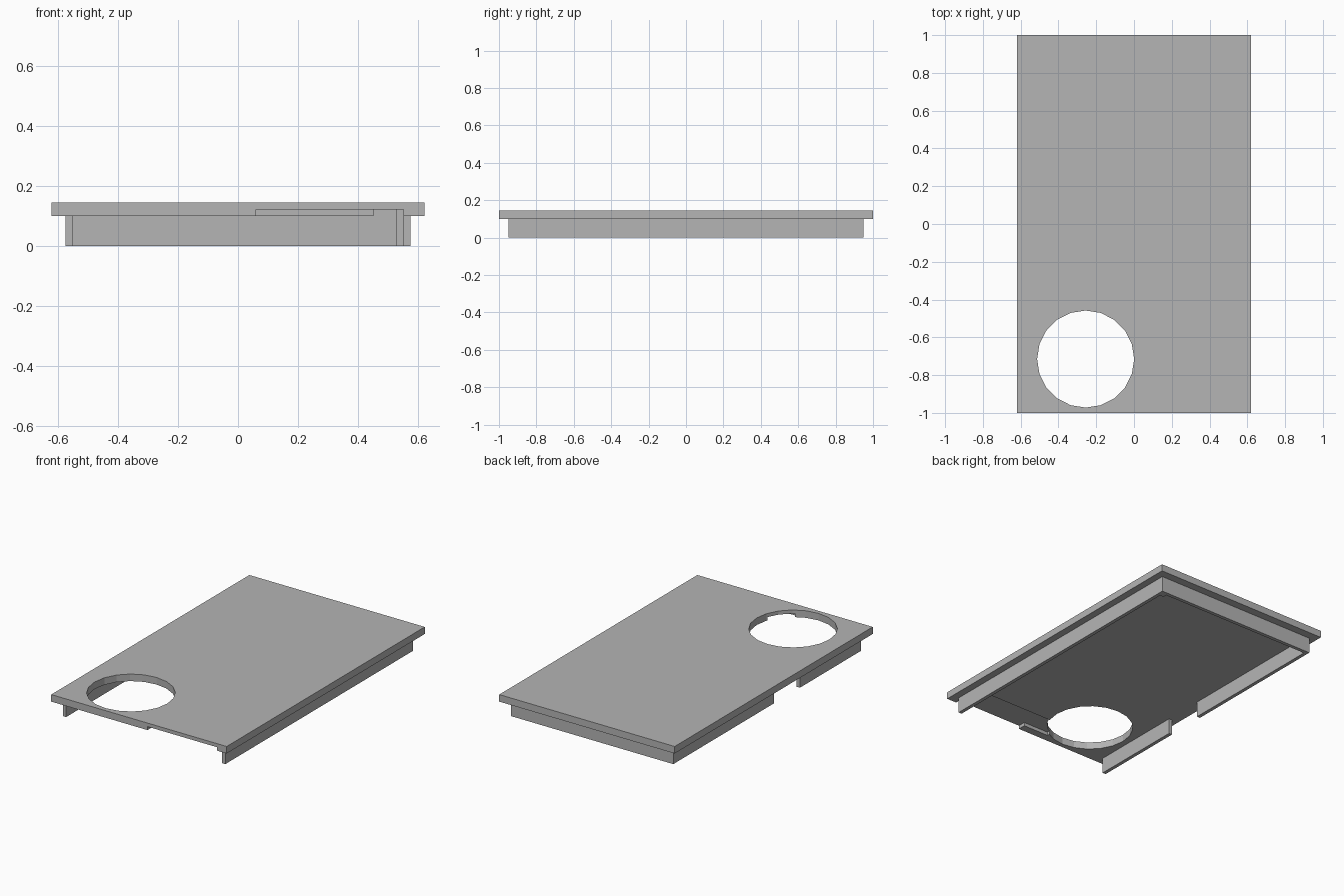
import bpy
import bmesh
from mathutils import Matrix, Vector

old = bpy.data.objects.get("Cube")
if old:
    bpy.data.objects.remove(old, do_unlink=True)

grey = bpy.data.materials.new("plain_grey")
grey.use_nodes = True
colour = (0.46, 0.46, 0.46, 1)
grey.diffuse_color = colour
grey.node_tree.nodes["Principled BSDF"].inputs["Base Color"].default_value = colour

TOP, GROOVE, UNDER = 0.145, 0.122, 0.10
WALL = 0.023
RX, RY = 0.574, 0.948


def finish(name, bm):
    mesh = bpy.data.meshes.new(name)
    bm.to_mesh(mesh)
    bm.free()
    mesh.materials.append(grey)
    obj = bpy.data.objects.new(name, mesh)
    bpy.context.collection.objects.link(obj)
    return obj


def box(name, x, y, z):
    bm = bmesh.new()
    lo, hi = Vector((x[0], y[0], z[0])), Vector((x[1], y[1], z[1]))
    size = hi - lo
    bmesh.ops.create_cube(bm, size=1, matrix=Matrix.Translation((lo + hi) / 2)
                          @ Matrix.Diagonal((*size, 1)))
    return finish(name, bm)


def cut(target, cutter):
    mod = target.modifiers.new(cutter.name, "BOOLEAN")
    mod.operation = "DIFFERENCE"
    mod.solver = "EXACT"
    mod.object = cutter
    cutter.hide_render = True
    cutter.hide_viewport = True
    cutter.display_type = "WIRE"


# Cover plate
plate = box("cover_plate", (-0.62, 0.62), (-1, 1), (UNDER, TOP))

# Round opening
bm = bmesh.new()
bmesh.ops.create_cone(bm, cap_ends=True, segments=20, radius1=0.257, radius2=0.257,
                      depth=0.6, matrix=Matrix.Translation((-0.256, -0.715, 0.1)))
cut(plate, finish("round_hole_cutter", bm))

# Shallow channel under the plate: front slot, cross run and side run
low = (0.05, GROOVE)
inner = RX - WALL
cut(plate, box("front_slot_cutter", (0.06, inner), (-1.1, -0.9), low))
cut(plate, box("cross_channel_cutter", (-0.12, inner), (-0.95, -0.8), low))
cut(plate, box("side_channel_cutter", (0.45, inner), (-0.9, 0.925), low))

# Skirt walls, open at the front, with a gap on one side
skirt = (0, UNDER)
box("left_wall", (inner, RX), (-RY, RY), skirt)
box("right_wall_front", (-RX, -inner), (-RY, -0.33), skirt)
box("right_wall_back", (-RX, -inner), (-0.07, RY), skirt)
box("back_wall", (-inner, inner), (RY - WALL, RY), skirt)

# Small post in the back corner of the channel
box("corner_post", (0.525, inner), (0.9, 0.925), (0, GROOVE))
